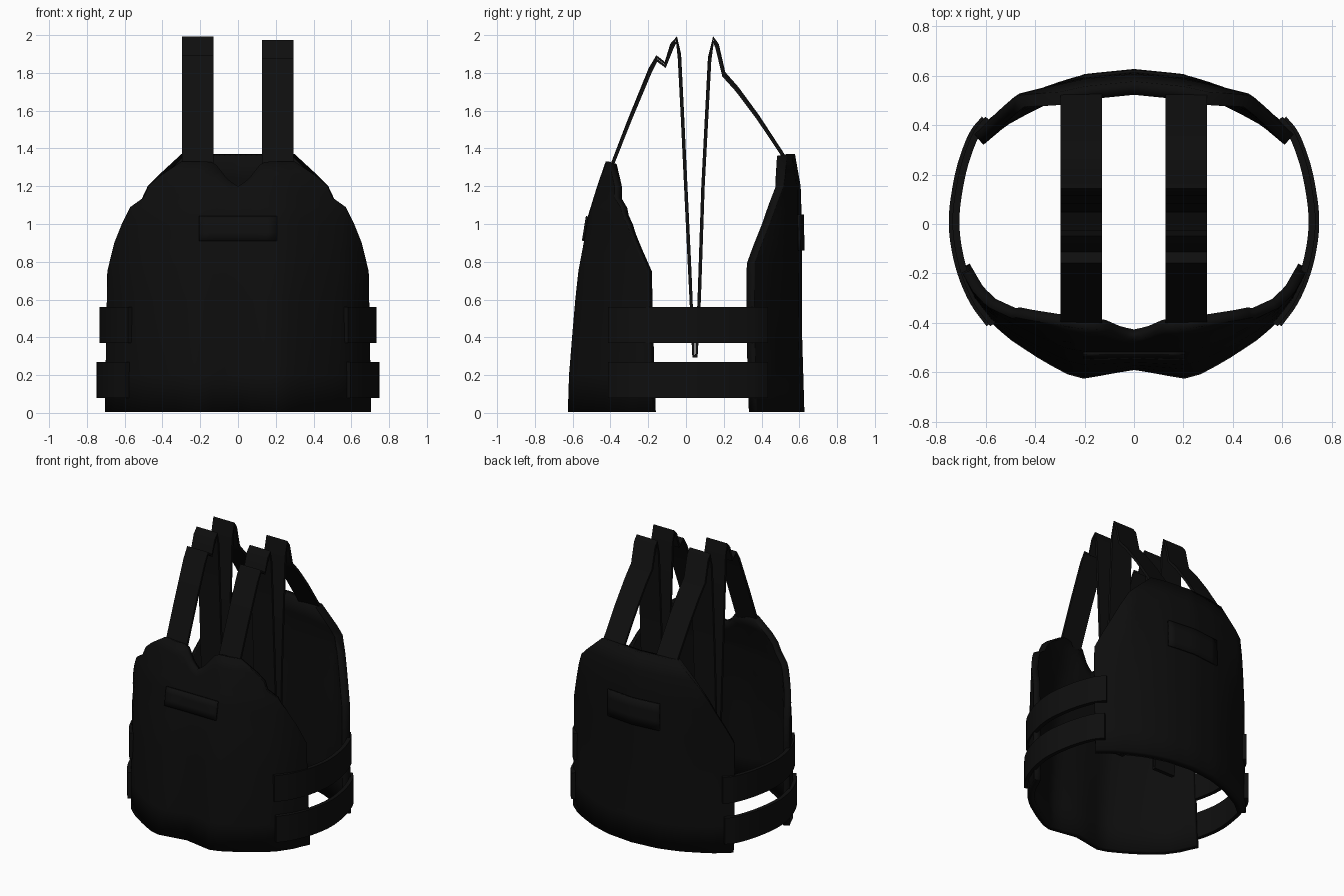
import bpy, math
from mathutils import Vector

if "Cube" in bpy.data.objects:
    bpy.data.objects.remove(bpy.data.objects["Cube"])


def material(name, v):
    m = bpy.data.materials.new(name)
    m.diffuse_color = (v, v, v, 1)
    m.use_nodes = True
    m.node_tree.nodes["Principled BSDF"].inputs["Base Color"].default_value = m.diffuse_color
    return m


FABRIC = material("black_fabric", 0.004)
WEBBING = material("black_webbing", 0.0045)


def lerp_table(table, a):
    """Piecewise linear lookup in a list of (key, value)."""
    if a <= table[0][0]:
        return table[0][1]
    for (a0, b0), (a1, b1) in zip(table, table[1:]):
        if a <= a1:
            return b0 + (b1 - b0) * (a - a0) / (a1 - a0)
    return table[-1][1]


def make(name, verts, faces, mat, smooth=35):
    me = bpy.data.meshes.new(name)
    me.from_pydata(verts, [], faces)
    me.materials.append(mat)
    ob = bpy.data.objects.new(name, me)
    bpy.context.collection.objects.link(ob)
    bpy.ops.object.select_all(action='DESELECT')
    ob.select_set(True)
    bpy.context.view_layer.objects.active = ob
    bpy.ops.object.shade_smooth_by_angle(angle=math.radians(smooth))
    return ob


def sheet(name, rows, thick, offset, mat):
    """Grid of points turned into a thick panel."""
    n = len(rows[0])
    faces = [(r * n + c, r * n + c + 1, (r + 1) * n + c + 1, (r + 1) * n + c)
             for r in range(len(rows) - 1) for c in range(n - 1)]
    ob = make(name, [p for row in rows for p in row], faces, mat)
    s = ob.modifiers.new("thickness", 'SOLIDIFY')
    s.thickness, s.offset = thick, offset
    return ob


# Panel shapes: plan depth by x, and how it changes with height
F_PLAN = [(0, .59), (.1, .607), (.2, .627), (.28, .605), (.4, .535), (.5, .468),
          (.58, .40), (.65, .30), (.68, .23), (.705, .18)]
F_SCALE = [(0, 1), (.2, .985), (.5, .93), (.72, .885), (.9, .81), (1.05, .755),
           (1.2, .65), (1.33, .55)]
F_EDGE = [(0, .705), (.75, .692), (.9, .655), (1, .615), (1.09, .57), (1.14, .50),
          (1.2, .475), (1.25, .42), (1.33, .30)]
F_TOP = [(0, 1.20), (.05, 1.23), (.12, 1.32), (.15, 1.33)]
B_LOW = [(0, .627), (.2, .607), (.35, .56), (.47, .50), (.55, .455), (.645, .375)]
B_HIGH = [(0, .632), (.2, .612), (.35, .578), (.47, .548), (.56, .47), (.645, .38)]
B_SHIFT = [(0, 0), (.4, -.012), (.9, -.015), (1.2, -.025), (1.37, -.055)]
B_EDGE = [(0, .645), (.79, .645), (.9, .605), (1, .565), (1.1, .525), (1.2, .478),
          (1.25, .43), (1.37, .30)]


def front_depth(x, z):
    d = lerp_table(F_PLAN, abs(x))
    dent = max(0, 1 - abs(x) / .2) * .035 * min(1, z)   # centre crease fades upward
    return .18 + (d + dent - .18) * lerp_table(F_SCALE, z)


def back_depth(x, z):
    k = min(1, max(0, (z - .6) / .5))
    a = abs(x)
    return lerp_table(B_LOW, a) * (1 - k) + lerp_table(B_HIGH, a) * k + lerp_table(B_SHIFT, z)


def panel(name, side, depth, edge, thick, neck=None):
    heights = sorted(set([a for a, _ in edge[1:]] + [.006, .2, .4, .6, .85, .95, 1.05]))
    rows = []
    for z in heights:
        row = []
        for i in range(-16, 17):
            x = lerp_table(edge, z) * math.sin(i / 16 * math.pi / 2)
            h = z
            if neck and z > 1:
                h = 1 + (z - 1) * (lerp_table(neck, abs(x)) - 1) / .33
            row.append((-side * x, side * depth(x, h), h))
        rows.append(row)
    return sheet(name, rows, thick, -1, FABRIC)


panel("front_panel", -1, front_depth, F_EDGE, .045, F_TOP)
panel("back_panel", 1, back_depth, B_EDGE, .055)


# Flat patches lying on the panels
def patch(name, side, depth, z0, z1):
    rows = [[(-side * x, side * depth(x, z), z)
             for x in [i * .0515 - .206 for i in range(9)]]
            for z in [z0 + (z1 - z0) * j / 3 for j in range(4)]]
    sheet(name, rows, .012, 1, WEBBING)


patch("front_patch", -1, front_depth, .91, 1.04)
patch("back_patch", 1, back_depth, .86, 1.05)


# Webbing: a 2D path with thickness, given width along the third axis
def ribbon(name, path, thick, place, w0, w1):
    pts = [Vector(p) for p in path]
    verts, faces = [], []
    for i, p in enumerate(pts):
        d0 = (p - pts[max(i - 1, 0)]).normalized()
        d1 = (pts[min(i + 1, len(pts) - 1)] - p).normalized()
        t = d0 + d1
        t = t.normalized() if t.length > .3 else d1
        n = Vector((-t.y, t.x)) * thick / 2
        for q, w in ((p - n, w0), (p + n, w0), (p + n, w1), (p - n, w1)):
            verts.append(place(q, w))
    for i in range(len(pts) - 1):
        for k in range(4):
            a, b = i * 4 + k, i * 4 + (k + 1) % 4
            faces.append((a, b, b + 4, a + 4))
    e = len(verts) - 4
    faces += [(3, 2, 1, 0), (e, e + 1, e + 2, e + 3)]
    ob = make(name, verts, faces, WEBBING)
    return ob


def smooth_path(p, n=4):
    """Catmull-Rom through the points."""
    v = [Vector(q) for q in p]
    v = [2 * v[0] - v[1]] + v + [2 * v[-1] - v[-2]]
    out = []
    for i in range(1, len(v) - 2):
        a, b, c, d = v[i - 1:i + 3]
        for s in range(n):
            t = s / n
            out.append(.5 * (2 * b + (c - a) * t + (2 * a - 5 * b + 4 * c - d) * t * t
                             + (3 * b - a - 3 * c + d) * t ** 3))
    return out + [v[-2]]


# Side straps, two on each side
SIDE = [(.585, -.405), (.65, -.315), (.70, -.20), (.728, -.08), (.735, .02), (.725, .12),
        (.70, .24), (.655, .36), (.605, .425)]
for name, z0, z1, grow in (("lower_side_strap", .08, .27, 0), ("upper_side_strap", .37, .56, -.015)):
    path = [(x + grow, y) for x, y in SIDE]
    ob = ribbon(name, smooth_path(path), .028, lambda q, w: (q.x, q.y, w), z0, z1)
    ob.modifiers.new("mirror", 'MIRROR')

# Shoulder straps, folded over and hanging down inside the vest
SHOULDER = [(-.40, 1.29), (-.30, 1.55), (-.19, 1.82), (-.155, 1.885), (-.11, 1.85), (-.075, 1.95),
            (-.05, 1.985), (-.035, 1.90), (-.02, 1.60), (.02, .75), (.04, .30), (.055, .30),
            (.07, .60), (.09, 1.20), (.125, 1.88), (.145, 1.985), (.165, 1.95), (.20, 1.80),
            (.27, 1.72), (.38, 1.57), (.53, 1.34)]
for name, x0, x1, drop in (("left_shoulder_strap", -.297, -.13, 0),
                           ("right_shoulder_strap", .128, .295, .02)):
    path = [(y, z - drop * max(0, z - 1.3) / .7) for y, z in SHOULDER]
    ribbon(name, path, .018, lambda q, w: (w, q.x, q.y), x0, x1)
